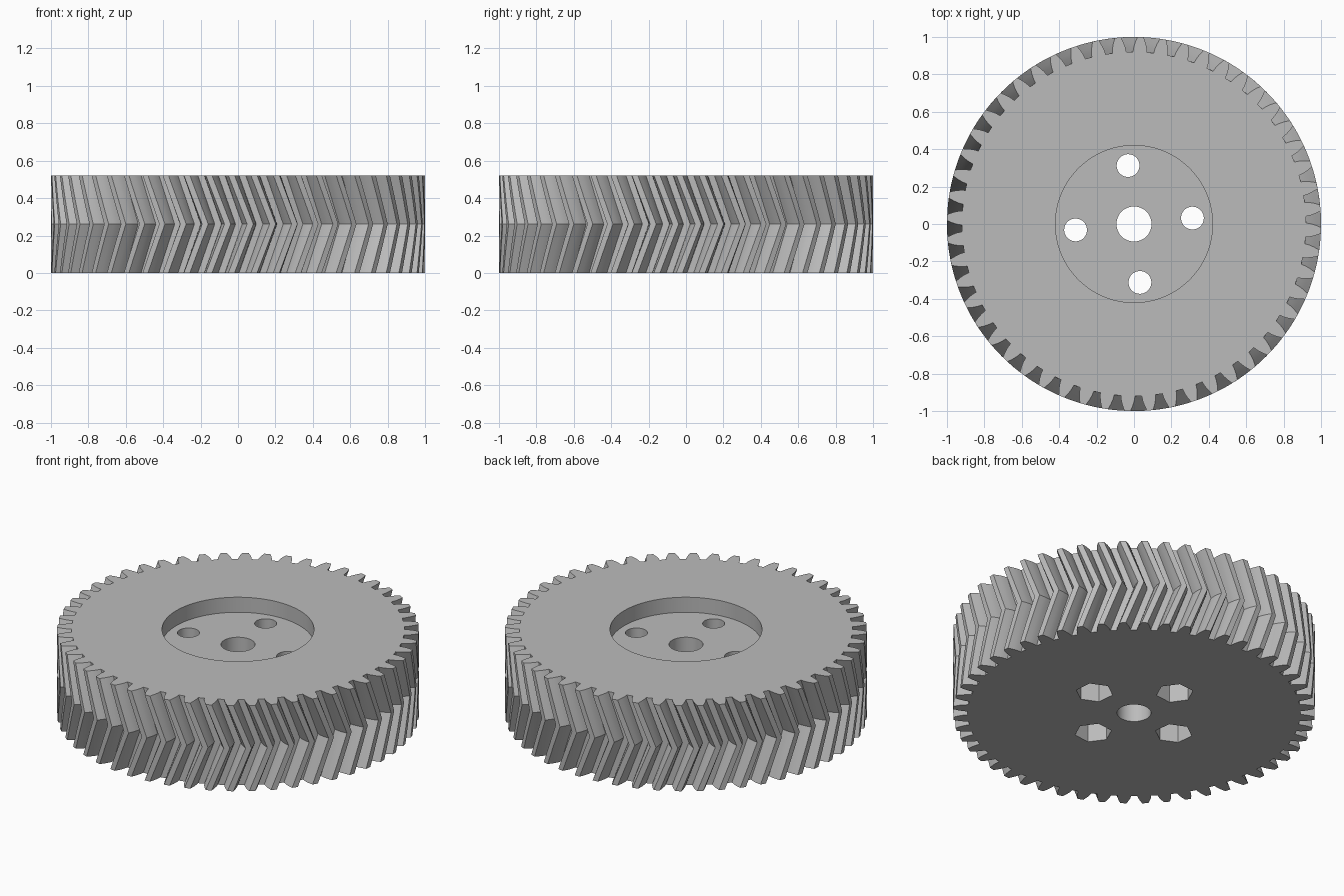
import bpy
import bmesh
from math import cos, sin, pi, radians

if "Cube" in bpy.data.objects:
    bpy.data.objects.remove(bpy.data.objects["Cube"], do_unlink=True)

TEETH = 52
HEIGHT = 0.522
TWIST = radians(300 / TEETH)        # rotation from an end face to the middle
PHASE = radians(4.9)                # tooth position on the end faces
HOLE_ANGLE = radians(5.8)
SLICES = 10                         # layers over the full height
FLOOR = 0.43                        # pocket floor

grey = bpy.data.materials.new("plain grey")
grey.use_nodes = True
colour = (0.5, 0.5, 0.5, 1)
grey.diffuse_color = colour
grey.node_tree.nodes["Principled BSDF"].inputs["Base Color"].default_value = colour


def new_object(name, bm):
    bmesh.ops.recalc_face_normals(bm, faces=bm.faces)
    mesh = bpy.data.meshes.new(name)
    bm.to_mesh(mesh)
    bm.free()
    mesh.materials.append(grey)
    obj = bpy.data.objects.new(name, mesh)
    bpy.context.collection.objects.link(obj)
    return obj


def cutter(name, radius, bottom, top, sides, x=0, y=0, turn=0):
    bm = bmesh.new()
    ring = [bm.verts.new((x + radius * cos(turn + 2 * pi * i / sides),
                          y + radius * sin(turn + 2 * pi * i / sides), bottom))
            for i in range(sides)]
    base = bm.faces.new(ring)
    lifted = bmesh.ops.extrude_face_region(bm, geom=[base])["geom"]
    bmesh.ops.translate(bm, vec=(0, 0, top - bottom),
                        verts=[v for v in lifted if isinstance(v, bmesh.types.BMVert)])
    obj = new_object(name, bm)
    obj.hide_render = True
    return obj


# One tooth outline: radius and angle in degrees from the tooth centre
half_tooth = [(0.92, 2.35), (0.945, 2.1), (0.97, 1.65), (1.0, 0.95)]
tooth = [(r, -a) for r, a in half_tooth] + [(r, a) for r, a in reversed(half_tooth)]

# Herringbone body: stacked outlines turned towards the middle and back
bm = bmesh.new()
layers = []
for s in range(SLICES + 1):
    t = s / SLICES
    turn = PHASE + TWIST * (1 - abs(2 * t - 1))
    layers.append([bm.verts.new((r * cos(angle), r * sin(angle), HEIGHT * t))
                   for i in range(TEETH) for r, a in tooth
                   for angle in [turn + 2 * pi * i / TEETH + radians(a)]])
count = len(layers[0])
for low, high in zip(layers, layers[1:]):
    for i in range(count):
        j = (i + 1) % count
        bm.faces.new((low[i], low[j], high[j], high[i]))
bm.faces.new(layers[0])
bm.faces.new(layers[-1])
gear = new_object("herringbone_gear", bm)

# Pocket, axle bore, bolt holes and hexagonal nut recesses
cutters = [cutter("pocket_cutter", 0.42, FLOOR, HEIGHT + 0.1, 96),
           cutter("axle_cutter", 0.094, -0.1, HEIGHT + 0.1, 48)]
for k in range(4):
    angle = HOLE_ANGLE + k * pi / 2
    x, y = 0.314 * cos(angle), 0.314 * sin(angle)
    cutters.append(cutter("bolt_cutter", 0.061, -0.1, HEIGHT + 0.1, 40, x, y))
    cutters.append(cutter("nut_cutter", 0.104, -0.1, 0.22, 6, x, y, angle + pi / 6))

bpy.context.view_layer.objects.active = gear
for c in cutters:
    mod = gear.modifiers.new(c.name, "BOOLEAN")
    mod.operation = "DIFFERENCE"
    mod.solver = "EXACT"
    mod.object = c
    bpy.ops.object.modifier_apply(modifier=mod.name)
    bpy.data.objects.remove(c, do_unlink=True)

bpy.ops.object.select_all(action="DESELECT")
gear.select_set(True)
bpy.ops.object.shade_smooth_by_angle(angle=radians(20))
